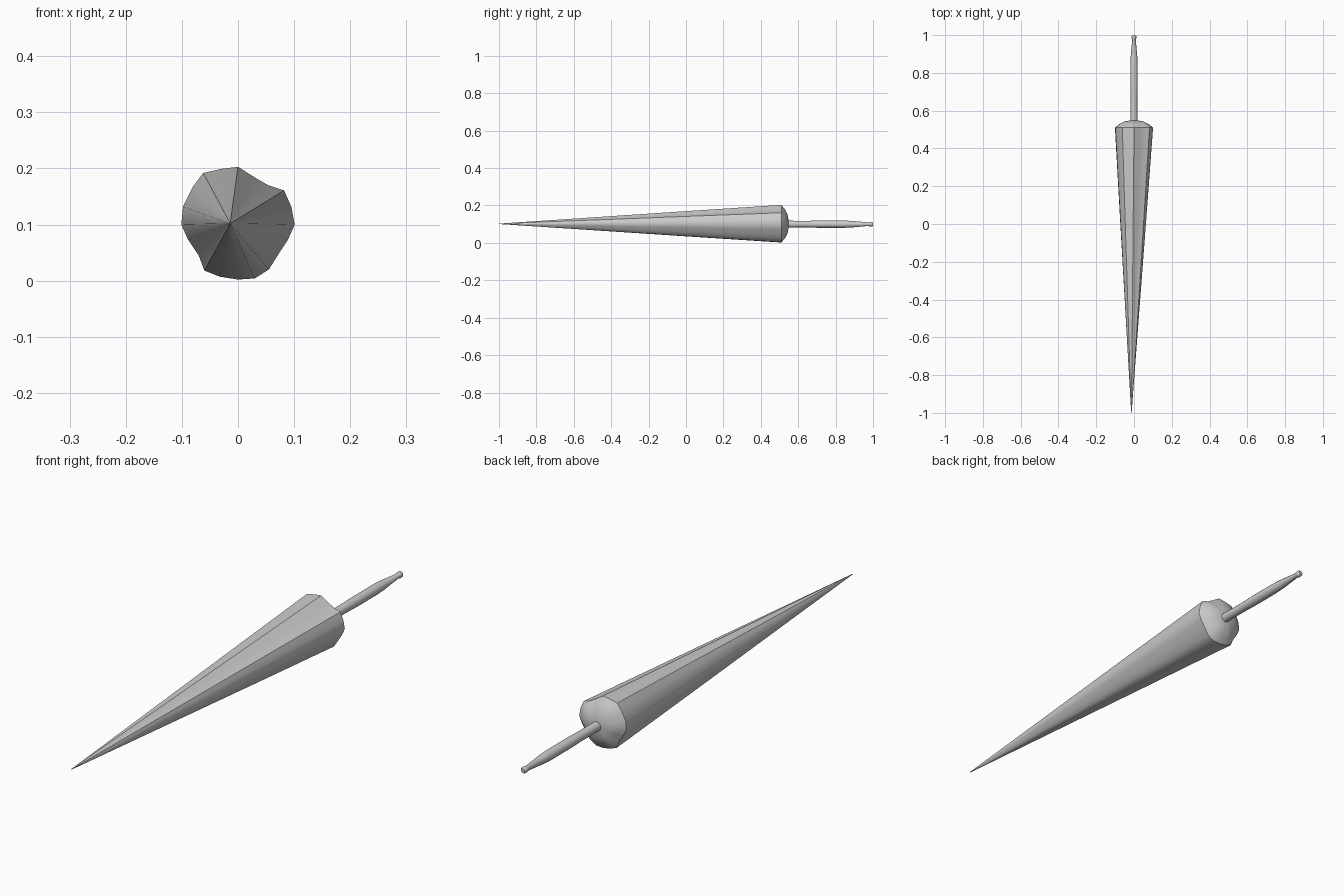
import bpy, bmesh, math

if "Cube" in bpy.data.objects:
    bpy.data.objects.remove(bpy.data.objects["Cube"])

CZ = 0.1
TIP = (-0.014, 0.102)
# rim outline of the folded canopy (x, z)
RIM = [(0, .203), (.03, .184), (.054, .17), (.082, .161), (.095, .132), (.101, .1),
       (.089, .073), (.072, .047), (.055, .02), (.03, .004), (0, .002), (-.032, .007),
       (-.06, .018), (-.07, .045), (-.089, .073), (-.101, .1), (-.098, .132),
       (-.08, .168), (-.062, .192), (-.031, .199)]


def loft(name, rings, angle=30):
    """Skin a list of equal-length closed rings and cap both ends."""
    bm = bmesh.new()
    loops = [[bm.verts.new(p) for p in ring] for ring in rings]
    n = len(loops[0])
    for a, b in zip(loops, loops[1:]):
        for i in range(n):
            j = (i + 1) % n
            bm.faces.new((a[i], a[j], b[j], b[i]))
    bm.faces.new(loops[0])
    bm.faces.new(loops[-1])
    bmesh.ops.recalc_face_normals(bm, faces=bm.faces)
    me = bpy.data.meshes.new(name)
    bm.to_mesh(me)
    bm.free()
    ob = bpy.data.objects.new(name, me)
    bpy.context.collection.objects.link(ob)
    bpy.ops.object.select_all(action='DESELECT')
    ob.select_set(True)
    bpy.context.view_layer.objects.active = ob
    bpy.ops.object.shade_smooth_by_angle(angle=math.radians(angle))
    return ob


def rim_ring(y, s, cx, cz):
    """Rim outline scaled by s about the axis, then centred at cx, cz."""
    return [(cx + x * s, y, cz + (z - CZ) * s) for x, z in RIM]


def circle(y, r, n=12):
    return [(r * math.cos(2 * math.pi * i / n), y, CZ + r * math.sin(2 * math.pi * i / n))
            for i in range(n)]


# canopy: long folded cone with a domed back
sections = [(-1.0, .012), (-.5, .34), (0, .67), (.51, 1)]
canopy = [rim_ring(y, s, TIP[0] * (1 - s), CZ + (TIP[1] - CZ) * (1 - s)) for y, s in sections]
canopy += [rim_ring(y, s, 0, CZ) for y, s in [(.53, .75), (.543, .5), (.549, .15)]]
loft("folded_canopy", canopy, 35)

# shaft and grip with a small end knob
PROFILE = [(.53, .019), (.60, .018), (.65, .018), (.72, .0195), (.84, .0195), (.88, .018),
           (.975, .0095), (.982, .012), (.995, .012), (1.0, .008)]
loft("handle", [circle(y, r) for y, r in PROFILE], 40)
